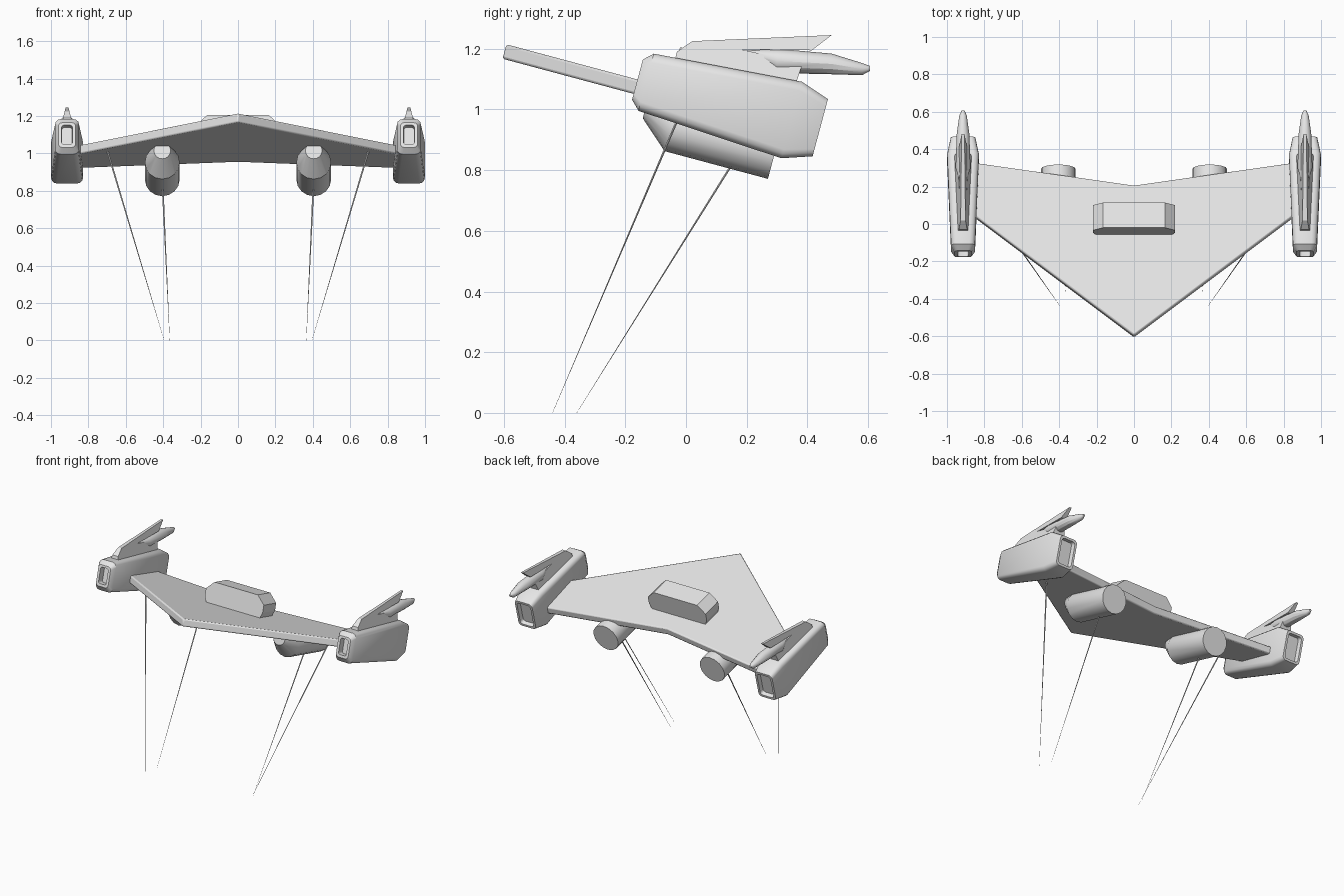
import bpy
import bmesh
from math import cos, sin, pi, radians
from mathutils import Matrix, Vector

cube = bpy.data.objects.get("Cube")
if cube:
    bpy.data.objects.remove(cube, do_unlink=True)

grey = bpy.data.materials.new("hull_grey")
grey.use_nodes = True
grey.diffuse_color = (0.8, 0.8, 0.8, 1)
grey.node_tree.nodes["Principled BSDF"].inputs["Base Color"].default_value = (0.8, 0.8, 0.8, 1)

# The craft hovers nose-up; hull parts are built level and then pitched
PITCH = Matrix.Translation((0, 0, 1)) @ Matrix.Rotation(radians(-15), 4, 'X')
LEVEL = Matrix.Identity(4)


def loft(name, rings, frame=PITCH, mirror=False, bevel=0, smooth=True):
    """Skin a list of equal-length point rings and cap both ends."""
    bm = bmesh.new()
    loops = [[bm.verts.new(p) for p in ring] for ring in rings]
    for a, b in zip(loops, loops[1:]):
        for i in range(len(a)):
            j = (i + 1) % len(a)
            bm.faces.new((a[i], a[j], b[j], b[i]))
    bm.faces.new(loops[0])
    bm.faces.new(loops[-1])
    bmesh.ops.recalc_face_normals(bm, faces=bm.faces[:])
    mesh = bpy.data.meshes.new(name)
    bm.to_mesh(mesh)
    bm.free()
    mesh.materials.append(grey)
    obj = bpy.data.objects.new(name, mesh)
    bpy.context.collection.objects.link(obj)
    obj.matrix_world = frame
    if bevel:
        mod = obj.modifiers.new("Bevel", 'BEVEL')
        mod.width = bevel
        mod.segments = 2
    if mirror:
        obj.modifiers.new("Mirror", 'MIRROR')
    if smooth:
        bpy.ops.object.select_all(action='DESELECT')
        obj.select_set(True)
        bpy.context.view_layer.objects.active = obj
        bpy.ops.object.shade_smooth_by_angle(angle=radians(30))
    return obj


def circle(x, y, z, r, n=16):
    return [(x + r * cos(2 * pi * i / n), y, z + r * sin(2 * pi * i / n)) for i in range(n)]


def rounded_rect(x, y, low, high, half, r, steps=3):
    """Rounded rectangle across the y axis."""
    mid, tall = (low + high) / 2, (high - low) / 2
    pts = []
    for q, (sx, sz) in enumerate([(1, 1), (-1, 1), (-1, -1), (1, -1)]):
        for k in range(steps + 1):
            a = (q + k / steps) * pi / 2
            pts.append((x + sx * (half - r) + r * cos(a), y,
                        mid + sz * (tall - r) + r * sin(a)))
    return pts


# Flat arrowhead wing
half_plan = [(0, -0.63), (0.87, 0.045), (0.87, 0.328), (0, 0.2)]
plan = half_plan + [(-x, y) for x, y in half_plan[2:0:-1]]
loft("wing", [[(x, y, z) for x, y in plan] for z in (0.005, 0.054)], bevel=0.008)

# Raised cabin block on the wing
side = [(0.2, 0.045), (0.22, 0.09), (0.22, 0.14), (0.165, 0.193)]
outline = side + [(-x, z) for x, z in reversed(side)]
loft("cabin", [[(x, y, z) for x, z in outline] for y in (-0.072, 0.067)], smooth=False)

# Wingtip nacelles, recessed at the intake and the exhaust
nacelle = [
    (-0.14, 0.005, 0.105, 0.026, 0.010),
    (-0.18, 0.002, 0.108, 0.029, 0.012),
    (-0.18, -0.015, 0.122, 0.046, 0.020),
    (-0.15, -0.045, 0.150, 0.064, 0.030),
    (0.345, -0.074, 0.187, 0.085, 0.030),
    (0.443, -0.041, 0.154, 0.066, 0.025),
    (0.443, -0.026, 0.139, 0.051, 0.018),
    (0.415, -0.022, 0.135, 0.047, 0.016),
]
loft("nacelles", [rounded_rect(0.914, *s) for s in nacelle], mirror=True)

# Forked fins over the nacelles, thinner toward the top
fin = [(-0.04, 1.15), (-0.03, 1.19), (0.02, 1.225), (0.48, 1.245), (0.415, 1.195),
       (0.18, 1.198), (0.385, 1.153), (0.36, 1.08)]
loft("fins", [[(0.914 + s * (0.008 + (1.245 - z) * 0.25), y, z) for y, z in fin]
              for s in (-1, 1)], LEVEL, mirror=True, smooth=False)

# Guns held in the fin forks
gun = [(0.18, 1.19, 0.003), (0.3, 1.16, 0.04), (0.48, 1.15, 0.034),
       (0.58, 1.133, 0.02), (0.607, 1.135, 0.008)]
loft("guns", [circle(0.914, y, z, r, 12) for y, z, r in gun], LEVEL, mirror=True)

# Engine pods under the wing with a raised tapering nose
pod = [(-0.13, -0.02, 0.045), (-0.033, -0.058, 0.093), (0.32, -0.058, 0.093)]
loft("engine_pods", [circle(0.405, y, z, r) for y, z, r in pod], mirror=True)


# Thin tapering spikes reaching to the ground
def spike(name, top, tip):
    rings = []
    for p, r in ((Vector(top), 0.005), (Vector(tip), 0.0005)):
        rings.append([(x, y, p.z) for x, y, _ in
                      [(p.x + r * cos(a * pi / 3), p.y + r * sin(a * pi / 3), 0) for a in range(6)]])
    loft(name, rings, LEVEL, mirror=True)


spike("outer_spikes", (0.7, -0.005, 1.02), (0.395, -0.44, 0))
spike("inner_spikes", (0.405, 0.18, 0.865), (0.365, -0.36, 0))
